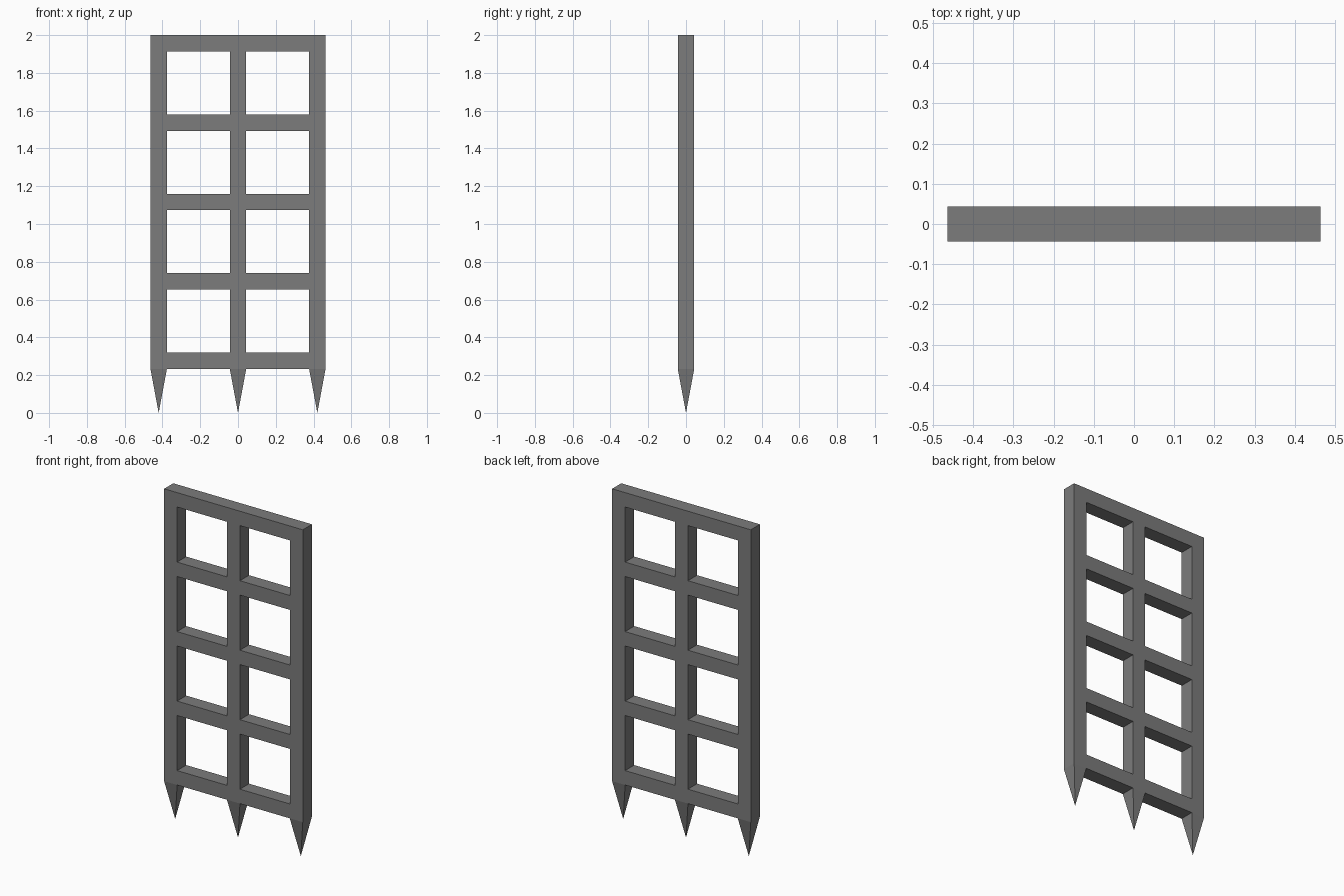
import bpy, bmesh

if "Cube" in bpy.data.objects:
    bpy.data.objects.remove(bpy.data.objects["Cube"])

BAR = 0.087      # square bar thickness
PITCH = 0.42     # spacing between bar centres
SPIKE = 0.233    # height of the pointed feet
COLS, ROWS = 3, 5

iron = bpy.data.materials.new("dark grey iron")
iron.diffuse_color = (0.2, 0.2, 0.2, 1)
iron.use_nodes = True
iron.node_tree.nodes["Principled BSDF"].inputs["Base Color"].default_value = iron.diffuse_color


def stops(start, count):
    """Both edges of every bar along one axis."""
    return [start + i * PITCH + s * BAR / 2 for i in range(count) for s in (-1, 1)]


xs = stops(-PITCH, COLS)
zs = stops(2 - BAR / 2 - (ROWS - 1) * PITCH, ROWS)

bm = bmesh.new()
grid = [[bm.verts.new((x, -BAR / 2, z)) for z in zs] for x in xs]

# Lattice front: every cell except the openings (odd column and odd row)
cells = []
for i in range(len(xs) - 1):
    for j in range(len(zs) - 1):
        if i % 2 and j % 2:
            continue
        cells.append(bm.faces.new((grid[i][j], grid[i + 1][j],
                                   grid[i + 1][j + 1], grid[i][j + 1])))

# Give the lattice its depth
ext = bmesh.ops.extrude_face_region(bm, geom=cells, use_keep_orig=True)
moved = [g for g in ext["geom"] if isinstance(g, bmesh.types.BMVert)]
bmesh.ops.translate(bm, verts=moved, vec=(0, BAR, 0))
bmesh.ops.recalc_face_normals(bm, faces=bm.faces)

# Spikes: pull the square underside of each upright to a point
feet = [f for f in bm.faces
        if f.normal.z < -0.9 and f.calc_center_median().z < zs[0] + 0.01
        and f.calc_area() < BAR * BAR * 1.5]
poked = bmesh.ops.poke(bm, faces=feet)
for v in poked["verts"]:
    v.co.z = 0

mesh = bpy.data.meshes.new("spiked_lattice_gate")
bm.to_mesh(mesh)
bm.free()
mesh.materials.append(iron)
gate = bpy.data.objects.new("spiked_lattice_gate", mesh)
bpy.context.collection.objects.link(gate)
